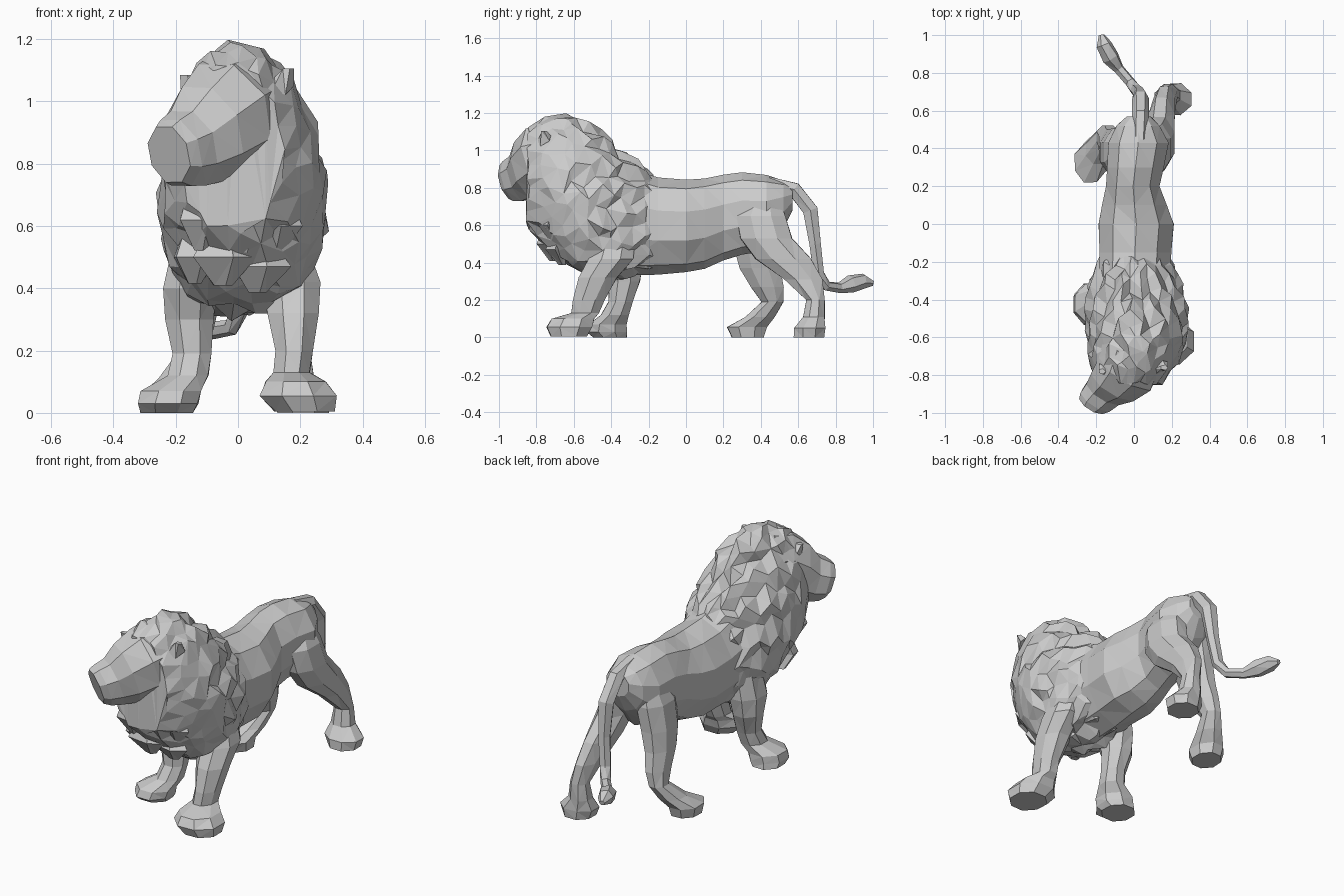
import bpy, bmesh, math, random
from mathutils import Vector

random.seed(4)


def finish(name, bm):
    bmesh.ops.triangulate(bm, faces=[f for f in bm.faces if len(f.verts) > 3])
    bmesh.ops.recalc_face_normals(bm, faces=bm.faces)
    me = bpy.data.meshes.new(name)
    bm.to_mesh(me)
    bm.free()
    ob = bpy.data.objects.new(name, me)
    bpy.context.collection.objects.link(ob)
    return ob


def loft(name, rings):
    bm = bmesh.new()
    vs = [[bm.verts.new(p) for p in r] for r in rings]
    n = len(vs[0])
    for a, b in zip(vs, vs[1:]):
        for i in range(n):
            j = (i + 1) % n
            bm.faces.new((a[i], a[j], b[j], b[i]))
    bm.faces.new(vs[0])
    bm.faces.new(vs[-1])
    return finish(name, bm)


def ring(c, u, v, n, jitter=0.0, start=0.0):
    out = []
    for i in range(n):
        t = start + math.tau * i / n
        k = 1 + random.uniform(-jitter, jitter)
        out.append(Vector(c) + (u * math.cos(t) + v * math.sin(t)) * k)
    return out


# Torso: y, top, bottom, left, right
torso = [(-.34, .92, .33, -.20, .20), (-.15, .855, .34, -.195, .205),
         (0, .845, .345, -.195, .22), (.1, .85, .365, -.175, .18),
         (.2, .87, .41, -.155, .145), (.3, .885, .44, -.15, .165),
         (.43, .87, .46, -.145, .19), (.52, .84, .58, -.10, .14),
         (.57, .81, .68, -.04, .09)]
loft("torso", [ring(((l + r) / 2, y, (t + b) / 2), Vector(((r - l) / 2, 0, 0)),
                    Vector((0, 0, (t - b) / 2)), 10, .02, math.pi / 2)
               for y, t, b, l, r in torso])

# Mane: y, top, bottom, left, right
MANE = [(-.17, .865, .36, -.17, .18), (-.26, .93, .335, -.205, .225),
        (-.37, 1.01, .30, -.245, .265), (-.48, 1.11, .305, -.255, .285),
        (-.59, 1.18, .335, -.255, .29), (-.69, 1.2, .40, -.25, .265),
        (-.77, 1.195, .49, -.24, .215), (-.845, 1.13, .58, -.19, .15)]


def mane_point(y, t, k):
    y = max(min(y, MANE[0][0]), MANE[-1][0])
    for a, b in zip(MANE, MANE[1:]):
        if a[0] >= y >= b[0]:
            f = (y - a[0]) / (b[0] - a[0])
            _, top, bot, l, r = [p + (q - p) * f for p, q in zip(a, b)]
            break
    return Vector(((l + r) / 2 + k * (r - l) / 2 * math.cos(t) * (1 - .15 * math.sin(t)),
                   y, (top + bot) / 2 + k * (top - bot) / 2 * math.sin(t)))


# Ridged locks: the surface is swept back at the crests and cut in between them
rings = []
for j in range(12):
    y, pts = -.17 - .675 * j / 11, []
    for i in range(26):
        crest = (i + j // 2) % 2
        t = math.tau * (i + random.uniform(-.3, .3)) / 26
        k = 1 + random.uniform(-.02, .035) - (0 if crest else random.uniform(.03, .09))
        p = mane_point(y, t, k)
        p.y += random.uniform(-.015, .015) + (.025 if crest and 0 < j < 11 else 0)
        pts.append(p)
    rings.append(pts)
loft("mane", rings)

# Beard locks under the jaw
for x, y, z, w, h in ((-.12, -.8, .62, .09, .14), (.02, -.8, .62, .1, .15),
                      (.11, -.74, .6, .09, .14), (-.05, -.75, .5, .11, .13),
                      (.06, -.7, .47, .1, .12), (-.14, -.7, .5, .08, .12)):
    loft("beard_lock", [ring((x, y + .02, z + h * .6), Vector((w * .6, 0, 0)), Vector((0, .04, 0)), 5, .1),
                        ring((x, y, z), Vector((w, 0, 0)), Vector((0, .05, 0)), 5, .15),
                        ring((x, y + .04, z - h * .7), Vector((w * .3, 0, 0)), Vector((0, .02, 0)), 5, .1)])

# Head turned to one side, tapering to a square muzzle
axis = Vector((-.5, -.78, -.3)).normalized()
across = axis.cross(Vector((0, 0, 1))).normalized()
up = across.cross(axis)
head = [(0, -.66, .97, .18, .2), (-.04, -.775, .95, .175, .19),
        (-.105, -.85, .895, .145, .17), (-.16, -.89, .85, .11, .135),
        (-.20, -.932, .835, .1, .12), (-.222, -.957, .83, .08, .1)]
loft("head", [ring((x, y, z), across * w, up * h, 8, .02, math.pi / 8)
              for x, y, z, w, h in head])

# Ears tucked in the mane
for s, c in ((1, (.14, -.76, 1.05)), (-1, (-.15, -.78, 1.03))):
    c = Vector(c)
    loft("ear", [ring(c, Vector((.04, .03 * s, 0)), Vector((0, .03, .03)), 5),
                 ring(c + Vector((.02 * s, 0, .055)), Vector((.02, 0, 0)),
                      Vector((0, .015, 0)), 5)])


# Legs: horizontal sections x0, x1, y0, y1, z
def leg(name, secs):
    loft(name, [ring(((a + b) / 2, (c + d) / 2, z), Vector(((b - a) / 2, 0, 0)),
                     Vector((0, (d - c) / 2, 0)), 8, .03, math.pi / 8)
                for a, b, c, d, z in secs])


leg("front_leg_right", [
    (.06, .22, -.48, -.26, .56), (.08, .27, -.53, -.27, .42), (.09, .265, -.58, -.36, .32),
    (.115, .245, -.61, -.43, .2), (.11, .235, -.62, -.46, .13), (.08, .29, -.73, -.48, .1),
    (.06, .325, -.755, -.49, .055), (.11, .32, -.73, -.52, .005)])
leg("front_leg_left", [
    (-.21, -.05, -.44, -.22, .56), (-.245, -.06, -.46, -.22, .4), (-.24, -.07, -.42, -.24, .3),
    (-.215, -.08, -.42, -.28, .19), (-.23, -.09, -.46, -.30, .12), (-.32, -.11, -.53, -.31, .07),
    (-.33, -.12, -.54, -.31, .03), (-.32, -.14, -.5, -.31, .0)])
leg("hind_leg_right", [
    (.03, .12, .36, .48, .79), (.03, .20, .26, .54, .65), (.05, .22, .28, .58, .53),
    (.07, .22, .36, .68, .42), (.10, .22, .52, .735, .31), (.13, .235, .64, .745, .2),
    (.12, .25, .62, .745, .11), (.10, .315, .57, .75, .05), (.12, .30, .57, .745, .0)])
leg("hind_leg_left", [
    (-.09, .0, .36, .47, .79), (-.165, .01, .24, .52, .62), (-.185, -.02, .25, .51, .48),
    (-.19, -.05, .28, .51, .37), (-.19, -.075, .34, .53, .27), (-.2, -.1, .4, .525, .19),
    (-.26, -.12, .31, .48, .11), (-.32, -.14, .21, .44, .055), (-.31, -.15, .24, .42, .0)])

# Tail with tuft: x, y, z, radius
tail = [(.03, .44, .825, .04), (.035, .58, .79, .045), (.035, .665, .68, .045),
        (.03, .69, .5, .035), (.01, .71, .34, .032), (-.02, .75, .275, .028),
        (-.08, .82, .265, .028), (-.125, .88, .285, .048), (-.16, .95, .30, .042),
        (-.172, 1.0, .29, .015)]
rings = []
for i, (x, y, z, r) in enumerate(tail):
    d = Vector(tail[min(i + 1, len(tail) - 1)][:3]) - Vector(tail[max(i - 1, 0)][:3])
    u = d.cross(Vector((0, .5, 1)) if abs(d.y) > abs(d.z) else Vector((0, 1, .3))).normalized()
    if u.x < 0:
        u = -u
    v = u.cross(d).normalized()
    rings.append(ring((x, y, z), u * r, v * r, 6, .04))
loft("tail", rings)
